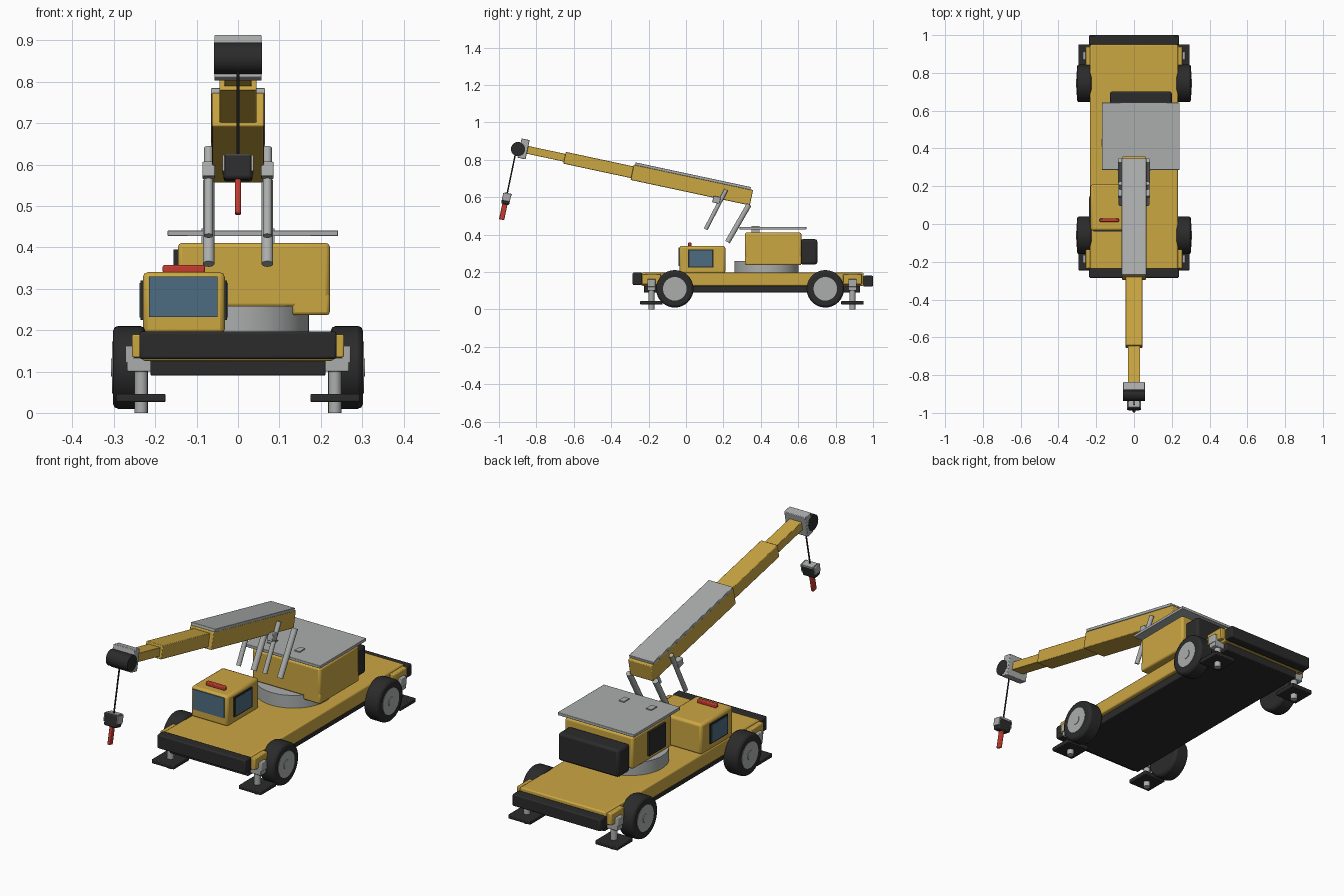
import bpy, bmesh, math
from mathutils import Vector, Matrix

if "Cube" in bpy.data.objects:
    bpy.data.objects.remove(bpy.data.objects["Cube"], do_unlink=True)


def material(name, rgb):
    m = bpy.data.materials.new(name)
    m.use_nodes = True
    m.diffuse_color = (*rgb, 1)
    m.node_tree.nodes["Principled BSDF"].inputs["Base Color"].default_value = (*rgb, 1)
    return m


YELLOW = material("machine yellow", (0.60, 0.385, 0.055))
GREY = material("light grey metal", (0.41, 0.42, 0.42))
DARK = material("black rubber", (0.024, 0.024, 0.025))
GLASS = material("blue glass", (0.075, 0.15, 0.22))
RED = material("signal red", (0.55, 0.045, 0.03))


def finish(name, bm, mat, matrix, bevel=0.0, smooth=False):
    mesh = bpy.data.meshes.new(name)
    bmesh.ops.recalc_face_normals(bm, faces=bm.faces[:])
    bm.to_mesh(mesh)
    bm.free()
    ob = bpy.data.objects.new(name, mesh)
    bpy.context.collection.objects.link(ob)
    ob.matrix_world = matrix
    mesh.materials.append(mat)
    if bevel:
        mod = ob.modifiers.new("rounded edges", 'BEVEL')
        mod.width, mod.segments, mod.limit_method = bevel, 2, 'ANGLE'
    if smooth or bevel:
        bpy.ops.object.select_all(action='DESELECT')
        ob.select_set(True)
        bpy.context.view_layer.objects.active = ob
        bpy.ops.object.shade_smooth_by_angle(angle=math.radians(35))
    return ob


def box(name, x, y, z, mat, bevel=0.0, frame=Matrix()):
    """Box from three (low, high) ranges, placed in an optional frame."""
    bm = bmesh.new()
    bmesh.ops.create_cube(bm, size=1)
    bmesh.ops.scale(bm, verts=bm.verts, vec=(x[1] - x[0], y[1] - y[0], z[1] - z[0]))
    centre = Vector((sum(x) / 2, sum(y) / 2, sum(z) / 2))
    return finish(name, bm, mat, frame @ Matrix.Translation(centre), bevel)


def rod(name, a, b, r, mat, sides=32, bevel=0.0):
    """Cylinder between two points."""
    a, b = Vector(a), Vector(b)
    bm = bmesh.new()
    bmesh.ops.create_cone(bm, cap_ends=True, segments=sides, radius1=r, radius2=r,
                          depth=(b - a).length)
    turn = (b - a).to_track_quat('Z', 'Y').to_matrix().to_4x4()
    return finish(name, bm, mat, Matrix.Translation((a + b) / 2) @ turn, bevel, True)


def mirror(lo, hi, side):
    return (lo, hi) if side > 0 else (-hi, -lo)


SIDES = ((1, "left"), (-1, "right"))

# Carrier chassis
box("chassis_deck", (-0.232, 0.232), (-0.238, 0.95), (0.126, 0.196), YELLOW, 0.006)
box("chassis_frame", (-0.212, 0.212), (-0.225, 0.93), (0.09, 0.128), DARK, 0.004)
box("front_bumper", (-0.238, 0.238), (-0.285, -0.236), (0.13, 0.197), DARK, 0.006)
box("rear_bumper", (-0.238, 0.238), (0.948, 1.0), (0.122, 0.18), DARK, 0.006)

# Wheels and outriggers
for side, label in SIDES:
    for y, end in ((-0.06, "front"), (0.745, "rear")):
        name = end + "_" + label
        rod(name + "_tyre", (side * 0.224, y, 0.11), (side * 0.302, y, 0.11), 0.1, DARK, 40, 0.012)
        rod(name + "_hub", (side * 0.26, y, 0.11), (side * 0.304, y, 0.11), 0.063, GREY)
        rod(name + "_hub_cap", (side * 0.3, y, 0.11), (side * 0.307, y, 0.11), 0.022, GREY)
    for y, end in ((-0.185, "front"), (0.89, "rear")):
        name = end + "_" + label + "_outrigger"
        box(name + "_housing", mirror(0.20, 0.256, side), (y - 0.05, y + 0.05), (0.134, 0.19),
            YELLOW, 0.004)
        box(name + "_beam", mirror(0.195, 0.268, side), (y - 0.022, y + 0.022), (0.10, 0.133),
            GREY, 0.003)
        box(name + "_bracket", mirror(0.25, 0.272, side), (y - 0.022, y + 0.022), (0.12, 0.162),
            GREY, 0.003)
        rod(name + "_leg", (side * 0.234, y, 0.0), (side * 0.234, y, 0.11), 0.016, GREY, 16)
        box(name + "_foot", mirror(0.175, 0.295, side), (y - 0.06, y + 0.06), (0.026, 0.046),
            DARK, 0.004)

# Driver cab
box("cab", (-0.23, -0.032), (-0.035, 0.21), (0.19, 0.34), YELLOW, 0.012)
box("windscreen", (-0.215, -0.049), (-0.039, -0.033), (0.232, 0.33), GLASS)
for x, label in ((-0.031, "left"), (-0.231, "right")):
    box("cab_" + label + "_window_seal", (x - 0.005, x + 0.005), (0.012, 0.148),
        (0.224, 0.32), DARK)
    box("cab_" + label + "_window", (x - 0.007, x + 0.007), (0.02, 0.14), (0.23, 0.314), GLASS)
box("beacon_bar", (-0.182, -0.08), (0.01, 0.03), (0.338, 0.357), RED, 0.004)

# Turntable and machinery house
rod("turntable", (0, 0.43, 0.19), (0, 0.43, 0.258), 0.172, GREY, 48)
box("house", (-0.145, 0.222), (0.315, 0.617), (0.254, 0.411), YELLOW, 0.01)
box("house_side_skirt", (0.13, 0.222), (0.315, 0.617), (0.236, 0.29), YELLOW, 0.008)
box("side_grille", (-0.156, -0.143), (0.375, 0.505), (0.28, 0.395), DARK)
box("counterweight", (-0.127, 0.2), (0.612, 0.702), (0.24, 0.375), DARK, 0.012)
box("roof_plate", (-0.17, 0.242), (0.287, 0.643), (0.427, 0.441), GREY, 0.002)
for side, label in SIDES:
    box(label + "_roof_mount", mirror(0.06, 0.088, side), (0.35, 0.392), (0.405, 0.446), GREY)

# Boom frame: y runs backwards along the boom, origin at the rear end
TILT = math.radians(-12.07)
BOOM = Matrix.Translation((0, 0.35, 0.597)) @ Matrix.Rotation(TILT, 4, 'X')
box("boom_base", (-0.063, 0.063), (-0.652, 0.0), (-0.042, 0.042), YELLOW, 0.004, BOOM)
box("boom_top_plate", (-0.065, 0.065), (-0.645, -0.015), (0.04, 0.055), GREY, 0.002, BOOM)
box("boom_middle", (-0.045, 0.045), (-1.022, -0.6), (-0.032, 0.032), YELLOW, 0.003, BOOM)
box("boom_tip", (-0.033, 0.033), (-1.235, -0.98), (-0.021, 0.021), YELLOW, 0.002, BOOM)
box("boom_head", (-0.057, 0.057), (-1.268, -1.224), (-0.052, 0.053), GREY, 0.003, BOOM)
rod("head_sheave", (-0.058, -0.898, 0.857), (0.058, -0.898, 0.857), 0.038, DARK)

# Lifting cylinders
for side, label in SIDES:
    x = side * 0.071
    rod(label + "_front_ram", (x, 0.105, 0.428), (x, 0.215, 0.64), 0.011, GREY, 20)
    rod(label + "_rear_ram", (x, 0.222, 0.36), (x, 0.337, 0.56), 0.014, GREY, 20)
    mount = Matrix.Translation((x, 0.163, 0.586)) @ Matrix.Rotation(TILT, 4, 'X')
    box(label + "_ram_collar", (-0.015, 0.015), (-0.02, 0.02), (-0.018, 0.018), GREY, 0.003, mount)

# Hoist rope and hook block
rod("hoist_rope", (0, -0.908, 0.85), (0, -0.958, 0.61), 0.0038, DARK, 10)
HOOK = Matrix.Translation((0, -0.961, 0.592)) @ Matrix.Rotation(TILT, 4, 'X')
box("hook_block", (-0.035, 0.035), (-0.022, 0.022), (-0.031, 0.028), DARK, 0.008, HOOK)
for side, label in SIDES:
    box("hook_block_" + label + "_cheek", mirror(0.032, 0.038, side), (-0.022, 0.022),
        (-0.012, 0.028), GREY, 0.002, HOOK)
box("hook_block_cap", (-0.03, 0.03), (-0.016, 0.024), (0.02, 0.031), GREY, 0.002, HOOK)
box("hook", (-0.007, 0.007), (-0.015, 0.013), (-0.115, -0.025), RED, 0.004, HOOK)
